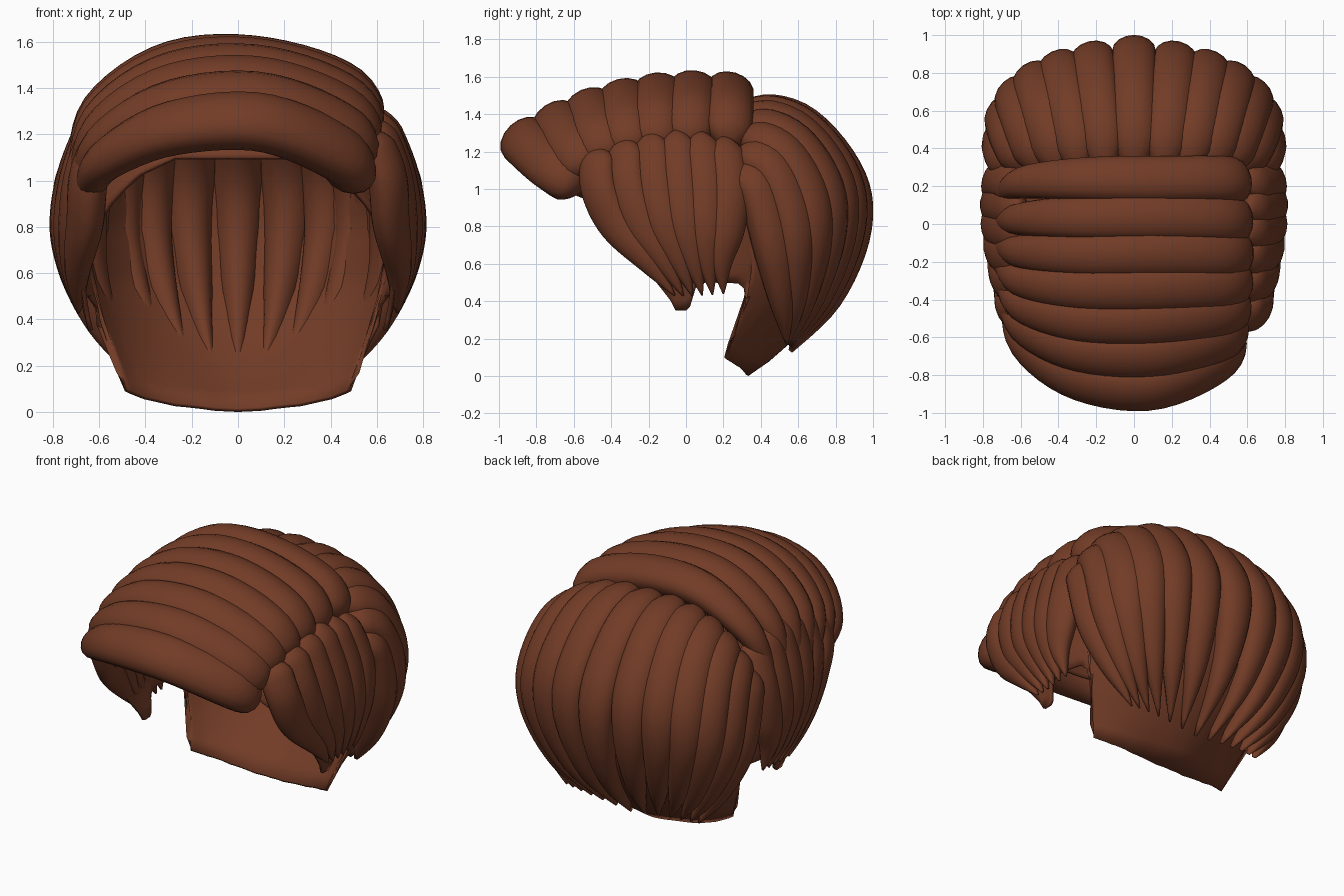
import bpy, bmesh
from math import sin, cos, pi, radians
from mathutils import Vector

if "Cube" in bpy.data.objects:
    bpy.data.objects.remove(bpy.data.objects["Cube"])

mat = bpy.data.materials.new("hair_brown")
mat.diffuse_color = (0.17, 0.045, 0.02, 1)
mat.use_nodes = True
mat.node_tree.nodes["Principled BSDF"].inputs["Base Color"].default_value = mat.diffuse_color
CENTRE = Vector((0, 0, 0.75))


def finish(name, bm):
    me = bpy.data.meshes.new(name)
    bm.to_mesh(me)
    bm.free()
    me.materials.append(mat)
    for p in me.polygons:
        p.use_smooth = True
    ob = bpy.data.objects.new(name, me)
    bpy.context.collection.objects.link(ob)
    return ob


def clamp(x):
    return max(0, min(1, x))


def lerp_table(table, x):
    for (x0, y0), (x1, y1) in zip(table, table[1:]):
        if x <= x1:
            return y0 + (y1 - y0) * (x - x0) / (x1 - x0)
    return table[-1][1]


def spline(pts, t):
    n = len(pts) - 1
    i = min(int(t * n), n - 1)
    f = t * n - i
    p1, p2 = pts[i], pts[i + 1]
    p0 = pts[i - 1] if i else p1 * 2 - p2
    p3 = pts[i + 2] if i + 2 <= n else p2 * 2 - p1
    return 0.5 * (2 * p1 + (p2 - p0) * f + (2 * p0 - 5 * p1 + 4 * p2 - p3) * f * f
                  + (3 * p1 - p0 - 3 * p2 + p3) * f ** 3)


def blend(keys, u):
    """Quadratic blend of three guide paths at u = 0, 0.5 and 1."""
    a, b, c = 2 * (u - .5) * (u - 1), -4 * u * (u - 1), 2 * u * (u - .5)
    return [Vector(p) * a + Vector(q) * b + Vector(r) * c for p, q, r in zip(*keys)]


def lock(name, pts, width, thick, depth, tip, mirror=1, centre=CENTRE, sides=16, steps=30):
    """Tapered strand with a rounded root: thick outwards, depth towards the head."""
    pts = [Vector((p.x * mirror, p.y, p.z)) for p in pts]
    bm = bmesh.new()
    rings = []
    for i in range(steps + 1):
        t = (i / steps) ** 1.15
        p = spline(pts, t)
        tan = (spline(pts, min(t + .01, 1)) - spline(pts, max(t - .01, 0))).normalized()
        out = p - centre
        out = (out - tan * out.dot(tan)).normalized()
        side = tan.cross(out)
        root = sin(pi / 2 * min(1, (t + .004) / .12)) ** 0.7
        end = 1 if t < .4 else tip + (1 - tip) * cos(pi / 2 * (t - .4) / .6)
        w = width * root * end
        h = root * (end ** .7 if tip < .1 else .25 + .75 * end)
        ring = []
        for k in range(sides):
            c, s = cos(2 * pi * k / sides), sin(2 * pi * k / sides)
            ring.append(bm.verts.new(p + side * (w * c) + out * (h * s * (thick if s > 0 else depth))))
        rings.append(ring)
    for r0, r1 in zip(rings, rings[1:]):
        for k in range(sides):
            j = (k + 1) % sides
            bm.faces.new((r0[k], r0[j], r1[j], r1[k]))
    bm.faces.new(rings[0])
    bm.faces.new(rings[-1][::-1])
    bmesh.ops.recalc_face_normals(bm, faces=bm.faces)
    return finish(name, bm)


# scalp cap: head-shaped shell with nape, ear cut-outs, sideburns and hairline
side_prof = [(0, .72), (.1, .78), (.35, .90), (.55, .97), (.8, 1), (1, .95), (1.2, .82),
             (1.36, .58), (1.44, .3), (1.47, .1), (1.48, 0)]
back_prof = [(0, .37), (.1, .53), (.25, .70), (.35, .79), (.55, .92), (.8, .97)] + side_prof[5:]
edge = [(0, 0), (20, .005), (45, .025), (58, .055), (64, .08), (66, .09), (66.6, .38), (68, .46),
        (71, .495), (83, .5), (86.5, .47), (88.5, .37), (90, .35), (95, .35), (97, .40),
        (112, .64), (130, .90), (142, 1.03), (155, 1.1), (180, 1.1)]
half = sorted({a for a, _ in edge} | set(range(0, 181, 5)))
angles = [-a for a in half[:0:-1]] + half[:-1]


def cap_point(deg, z):
    if abs(deg) < 66.3:
        deg *= 1 + .07 * clamp((.42 - z) / .33)
    s, c = sin(radians(deg)), cos(radians(deg))
    k = (1 - max(c, 0) ** 2) ** 2
    r = lerp_table(side_prof, z) * k + lerp_table(back_prof, z) * (1 - k)
    square = (abs(s) ** 2.25 + abs(c) ** 2.25) ** (-1 / 2.25)
    r *= 1 + (square - 1) * clamp((z - .1) / .4)
    return Vector((.72 * r * s, (.9 if c > 0 else .72) * r * c, z))


bm = bmesh.new()
ROWS = 28
pole = bm.verts.new((0, 0, 1.48))
cols = []
for a in angles:
    zb = lerp_table(edge, abs(a))
    cols.append([bm.verts.new(cap_point(a, 1.48 - (1.48 - zb) * (j / ROWS) ** 1.5))
                 for j in range(1, ROWS + 1)])
for c0, c1 in zip(cols, cols[1:] + cols[:1]):
    bm.faces.new((pole, c0[0], c1[0]))
    for j in range(ROWS - 1):
        bm.faces.new((c0[j], c0[j + 1], c1[j + 1], c1[j]))
bm.normal_update()
if sum(f.normal.dot(f.calc_center_median() - CENTRE) for f in bm.faces) < 0:
    bmesh.ops.reverse_faces(bm, faces=bm.faces)
cap = finish("scalp_cap", bm)
sol = cap.modifiers.new("shell", 'SOLIDIFY')
sol.thickness = .02
sol.offset = -1

# top locks: swept across the crown from the parting, front to back
top = ([(.50, -.53, 1.01), (.45, -.71, 1.12), (.1, -.865, 1.26), (-.3, -.82, 1.23),
        (-.58, -.64, 1.09), (-.66, -.42, .95)],
       [(.58, -.32, 1.15), (.47, -.33, 1.36), (.1, -.34, 1.49), (-.3, -.34, 1.465),
        (-.60, -.30, 1.28), (-.70, -.22, 1.02)],
       [(.59, .22, 1.22), (.46, .24, 1.42), (.08, .24, 1.53), (-.3, .24, 1.515),
        (-.60, .22, 1.33), (-.70, .16, 1.10)])
for i in range(7):
    u = i / 6
    lock(f"top_lock_{i + 1}", blend(top, u), .14 - .015 * u, .10 - .015 * u, .13, .35,
         centre=Vector((0, -.25 * (1 - u), .6 + .15 * u)))

# side locks: fall from the temples and gather in front of the ear
side = ([(.57, -.47, 1.22), (.65, -.47, 1.02), (.67, -.38, .82), (.70, -.21, .62), (.69, -.06, .43)],
        [(.60, -.12, 1.31), (.70, -.10, 1.05), (.74, -.06, .83), (.73, .00, .63), (.69, .06, .43)],
        [(.60, .20, 1.28), (.71, .24, 1.02), (.74, .22, .8), (.73, .19, .62), (.69, .20, .44)])
# back locks: fan from the crown and gather at the nape
back = ([(0, .28, 1.45), (0, .62, 1.37), (0, .87, 1.08), (0, .915, .78), (0, .79, .42), (0, .56, .13)],
        [(.40, .28, 1.38), (.48, .56, 1.28), (.53, .74, 1.03), (.53, .77, .75), (.43, .69, .42),
         (.28, .56, .16)],
        [(.62, .27, 1.08), (.69, .38, 1.03), (.71, .45, .83), (.69, .49, .62), (.60, .52, .38),
         (.47, .54, .17)])
for s, label in ((1, "right"), (-1, "left")):
    for i in range(6):
        lock(f"side_lock_{label}_{i + 1}", blend(side, i / 5), .105, .068, .09, .04, s)
    for i in range(1, 7):
        lock(f"back_lock_{label}_{i}", blend(back, i / 6), .12, .085, .15, .04, s)
lock("back_lock_centre", blend(back, 0), .12, .085, .15, .04)
